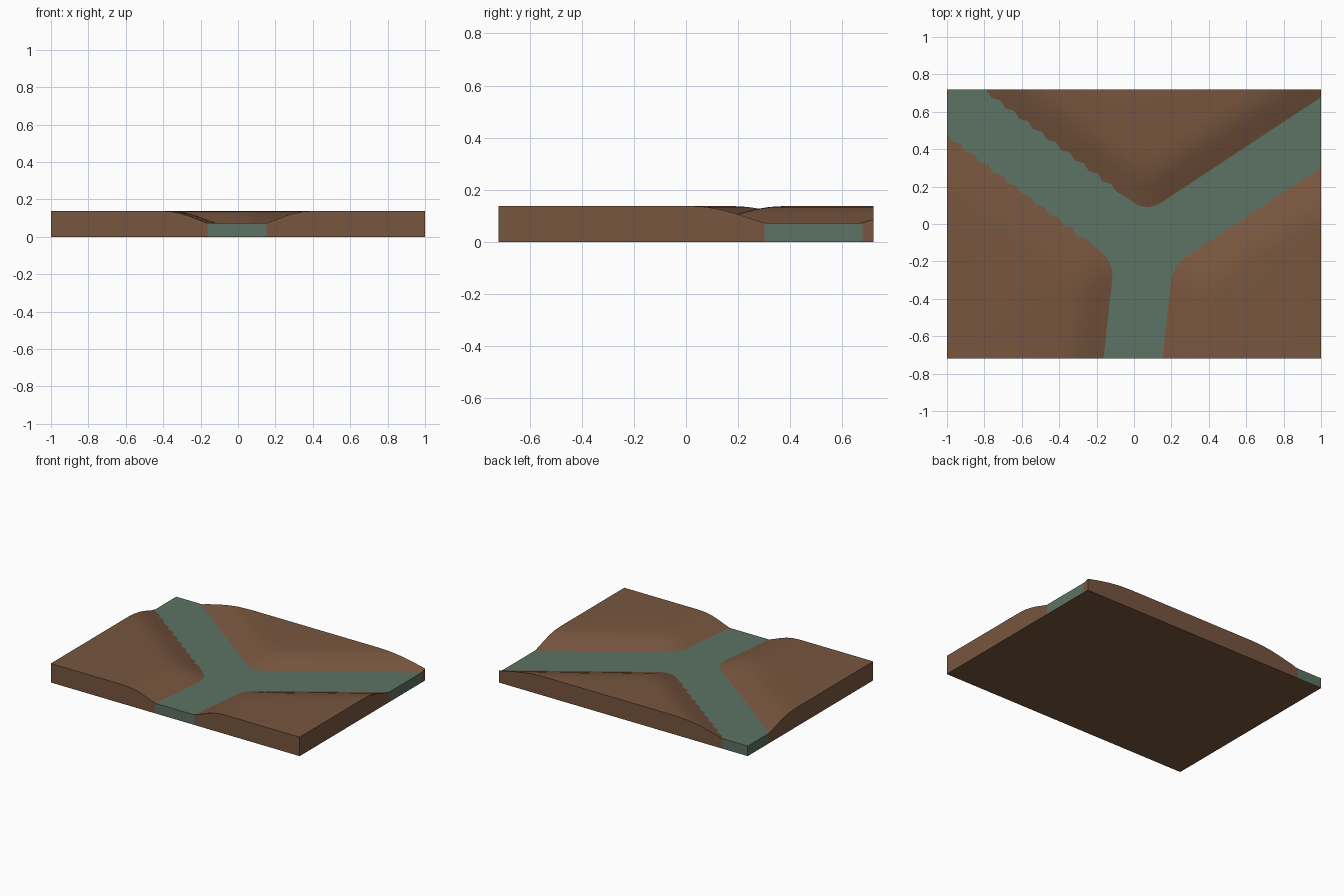
import bpy, bmesh, math
from mathutils import Vector

if "Cube" in bpy.data.objects:
    bpy.data.objects.remove(bpy.data.objects["Cube"])

HX, HY = 1.0, 0.72           # half size of the tile
J = Vector((0.06, -0.13))    # where the three river arms meet
ARMS = [math.radians(33.4), math.radians(143.0), math.radians(263.7)]
JAGGED = 1                   # the arm with ragged shores
W, WATER_Z, TOP_Z = 0.157, 0.073, 0.138
REACH, STEPS, ROUND = 3.0, 60, 0.10


def material(name, rgb):
    m = bpy.data.materials.new(name)
    m.diffuse_color = (*rgb, 1)
    m.use_nodes = True
    m.node_tree.nodes["Principled BSDF"].inputs["Base Color"].default_value = m.diffuse_color
    return m


earth = material("earth brown", (0.186, 0.092, 0.049))
river = material("river green", (0.109, 0.168, 0.127))


def row(a, b, d):
    """Line parallel to two neighbouring arms at distance d, rounded at the corner."""
    ang_a, ang_b = ARMS[a], ARMS[b] + (math.tau if b < a else 0)
    half = (ang_b - ang_a) / 2
    t0 = d / math.tan(half)
    r = ROUND * min(1, d / W)

    def arm(k, ang, side):
        u = Vector((math.cos(ang), math.sin(ang)))
        n = Vector((-u.y, u.x)) * side
        pts = []
        for i in range(STEPS + 1):
            t = t0 + r + (REACH - t0 - r) * i / STEPS
            jag = 0
            if k == JAGGED and d == W and i > 1:
                jag = 0.009 if i % 2 else -0.009
            pts.append(J + u * t + n * (d + jag))
        return pts

    pa, pb = arm(a, ang_a, 1), arm(b, ang_b, -1)
    mid = (ang_a + ang_b) / 2
    c = J + Vector((math.cos(mid), math.sin(mid))) * (d / math.sin(half))
    curve = []
    for i in range(1, 6):
        s = i / 6
        curve.append(pa[0] * (1 - s) ** 2 + c * (2 * s * (1 - s)) + pb[0] * s * s)
    return pa[::-1] + curve + pb


def build(name, profile, mat, underside=False):
    bm = bmesh.new()
    # strips between successive parallel rows
    for a in range(3):
        b = (a + 1) % 3
        rows = [[bm.verts.new((p.x, p.y, z)) for p in row(a, b, d)] for d, z in profile]
        for r0, r1 in zip(rows, rows[1:]):
            for i in range(len(r0) - 1):
                bm.faces.new((r0[i], r0[i + 1], r1[i + 1], r1[i]))
    bmesh.ops.remove_doubles(bm, verts=bm.verts, dist=1e-5)
    bmesh.ops.dissolve_degenerate(bm, edges=bm.edges, dist=1e-5)
    # trim to the rectangular tile
    for co, no in (((HX, 0, 0), (1, 0, 0)), ((-HX, 0, 0), (-1, 0, 0)),
                   ((0, HY, 0), (0, 1, 0)), ((0, -HY, 0), (0, -1, 0))):
        bmesh.ops.bisect_plane(bm, geom=bm.verts[:] + bm.edges[:] + bm.faces[:], dist=1e-6,
                               plane_co=co, plane_no=no, clear_outer=True)

    # side walls down to the ground
    def on_rim(e):
        m = (e.verts[0].co + e.verts[1].co) / 2
        return e.is_boundary and (abs(abs(m.x) - HX) < 1e-4 or abs(abs(m.y) - HY) < 1e-4)

    rim = [e for e in bm.edges if on_rim(e)]
    ext = bmesh.ops.extrude_edge_only(bm, edges=rim)
    for g in ext["geom"]:
        if isinstance(g, bmesh.types.BMVert):
            g.co.z = 0
    bm.normal_update()
    for f in bm.faces:
        c, n = f.calc_center_median(), f.normal
        out = n.z if abs(n.z) > 0.3 else n.x * c.x + n.y * c.y
        if out < 0:
            f.normal_flip()
    if underside:
        bm.faces.new([bm.verts.new((x, y, 0)) for x, y in
                      ((-HX, -HY), (-HX, HY), (HX, HY), (HX, -HY))])
    mesh = bpy.data.meshes.new(name)
    bm.to_mesh(mesh)
    bm.free()
    mesh.materials.append(mat)
    ob = bpy.data.objects.new(name, mesh)
    bpy.context.collection.objects.link(ob)
    return ob


# flat water in a three-way channel
build("river_water", [(0, WATER_Z), (W, WATER_Z)], river)

# banks rising to a flat plateau, plus the tile underside
land = build("land", [(W, WATER_Z), (0.195, 0.087), (0.25, 0.109), (0.30, 0.125),
                      (0.345, 0.134), (0.40, TOP_Z), (1.2, TOP_Z)], earth, True)
bpy.context.view_layer.objects.active = land
land.select_set(True)
bpy.ops.object.shade_smooth_by_angle(angle=math.radians(35))
